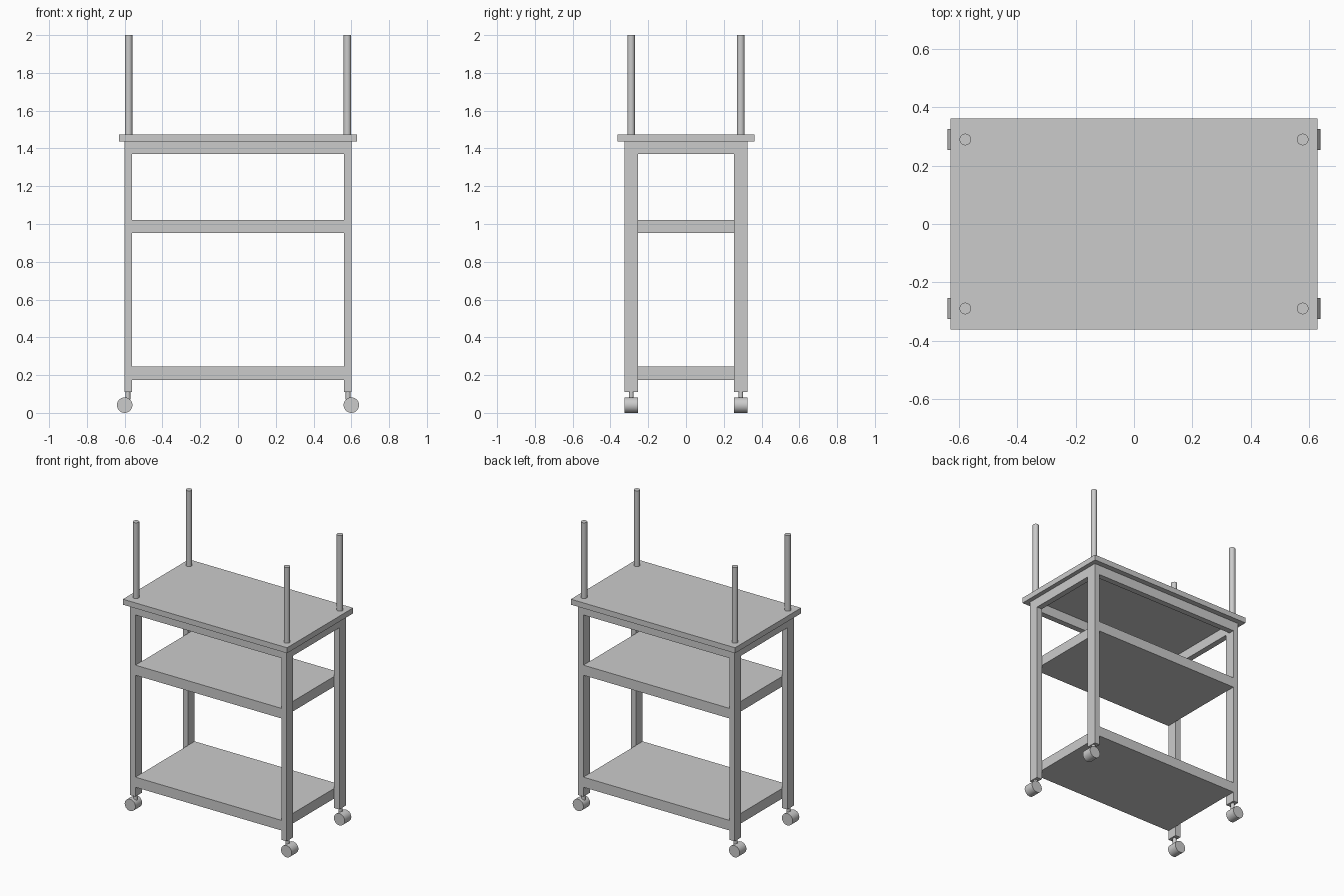
import bpy
from math import pi

if "Cube" in bpy.data.objects:
    bpy.data.objects.remove(bpy.data.objects["Cube"])


def box(name, x0, x1, y0, y1, z0, z1):
    bpy.ops.mesh.primitive_cube_add(
        size=1, location=((x0 + x1) / 2, (y0 + y1) / 2, (z0 + z1) / 2))
    o = bpy.context.object
    o.name = name
    o.scale = (abs(x1 - x0), abs(y1 - y0), z1 - z0)
    bpy.ops.object.transform_apply(location=False, rotation=False, scale=True)
    return o


def cyl(name, loc, r, depth, rot=(0, 0, 0), n=32):
    bpy.ops.mesh.primitive_cylinder_add(
        vertices=n, radius=r, depth=depth, location=loc, rotation=rot)
    o = bpy.context.object
    o.name = name
    bpy.ops.object.shade_smooth_by_angle()
    return o


# Table top
box("table_top", -0.63, 0.63, -0.362, 0.362, 1.437, 1.475)

# Solid shelves fitted between the legs
box("middle_shelf", -0.56, 0.56, -0.325, 0.325, 0.952, 1.022)
box("bottom_shelf", -0.56, 0.56, -0.325, 0.325, 0.175, 0.245)

# Rails under the top
for s, side in ((-1, "front"), (1, "back")):
    box(side + "_top_rail", -0.56, 0.56, s * 0.285, s * 0.325, 1.37, 1.437)
for s, side in ((-1, "left"), (1, "right")):
    box(side + "_top_rail", s * 0.56, s * 0.6, -0.253, 0.253, 1.37, 1.437)

# Legs, upright posts and casters at each corner
for sx, lr in ((-1, "left"), (1, "right")):
    for sy, fb in ((-1, "front"), (1, "back")):
        tag = fb + "_" + lr
        box(tag + "_leg", sx * 0.56, sx * 0.6, sy * 0.253, sy * 0.325, 0.11, 1.437)
        cyl(tag + "_post", (sx * 0.579, sy * 0.29, 1.7375), 0.02, 0.525)
        cyl(tag + "_caster_stem", (sx * 0.583, sy * 0.29, 0.09), 0.013, 0.04)
        cyl(tag + "_wheel", (sx * 0.6, sy * 0.29, 0.041), 0.041, 0.073, (pi / 2, 0, 0))
